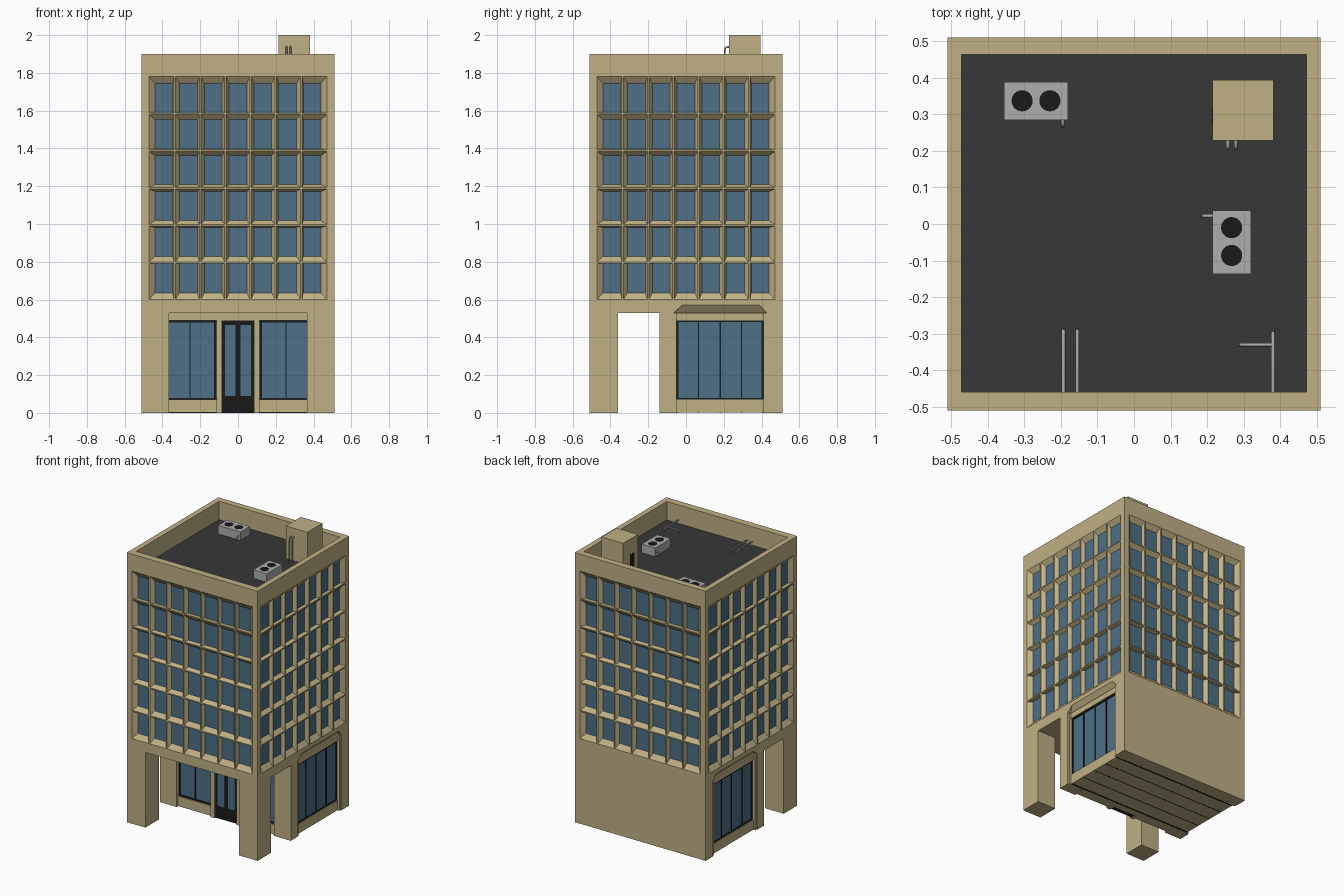
import bpy, bmesh, math
from mathutils import Vector, Matrix

if "Cube" in bpy.data.objects:
    bpy.data.objects.remove(bpy.data.objects["Cube"])

def mat(name, c):
    m = bpy.data.materials.new(name)
    m.diffuse_color = (*c, 1)
    m.use_nodes = True
    m.node_tree.nodes["Principled BSDF"].inputs["Base Color"].default_value = m.diffuse_color
    return m

TAN = mat("stone", (0.53, 0.44, 0.235))
GLASS = mat("glass", (0.075, 0.16, 0.24))
BLACK = mat("black_frame", (0.01, 0.01, 0.01))
ROOF = mat("roof_felt", (0.038, 0.038, 0.038))
METAL = mat("metal", (0.42, 0.42, 0.42))

def finish(name, bm, m):
    bmesh.ops.remove_doubles(bm, verts=bm.verts, dist=1e-5)
    bmesh.ops.recalc_face_normals(bm, faces=bm.faces)
    me = bpy.data.meshes.new(name)
    bm.to_mesh(me)
    bm.free()
    me.materials.append(m)
    ob = bpy.data.objects.new(name, me)
    bpy.context.collection.objects.link(ob)
    return ob

def add_box(bm, x0, x1, y0, y1, z0, z1):
    c = Vector(((x0 + x1) / 2, (y0 + y1) / 2, (z0 + z1) / 2))
    s = Matrix.Diagonal((abs(x1 - x0), abs(y1 - y0), z1 - z0, 1))
    bmesh.ops.create_cube(bm, size=1, matrix=Matrix.Translation(c) @ s)

def boxes(name, m, *dims):
    bm = bmesh.new()
    for d in dims:
        add_box(bm, *d)
    return finish(name, bm, m)

def poly(bm, pts):
    bm.faces.new([bm.verts.new(p) for p in pts])

def rings(bm, a, b):
    for i in range(len(a)):
        j = (i + 1) % len(a)
        poly(bm, [a[i], a[j], b[j], b[i]])

W, TOP, ROOF_Z, CEIL, D = 0.51, 1.9, 1.77, 0.53, 0.025

def side(k):
    # maps (along, depth, height) on the front wall to wall number k
    r = Matrix.Rotation(k * math.pi / 2, 3, 'Z')
    return lambda u, d, z: r @ Vector((u, d - W, z))

# Shell: four facades with sloped reveals, shop-window hoods and parapet
bm = bmesh.new()
for k in range(4):
    P = side(k)
    rect = lambda h, z0, z1, d: [P(-h, d, z0), P(h, d, z0), P(h, d, z1), P(-h, d, z1)]
    opening = rect(0.47, 0.60, 1.78, 0)
    rings(bm, rect(W, 0.57, TOP, 0), opening)
    rings(bm, opening, rect(0.44, 0.635, 1.745, D))
    if k % 2 == 0:
        poly(bm, rect(W, CEIL, 0.57, 0))
    else:
        s = 1 if k == 1 else -1
        a, b, c, e = -0.065 * s, -0.02 * s, 0.39 * s, 0.425 * s
        poly(bm, [P(-W * s, 0, CEIL), P(a, 0, CEIL), P(b, 0, 0.57), P(-W * s, 0, 0.57)])
        poly(bm, [P(e, 0, CEIL), P(W * s, 0, CEIL), P(W * s, 0, 0.57), P(c, 0, 0.57)])
        poly(bm, [P(a, 0.03, CEIL), P(e, 0.03, CEIL), P(c, 0, 0.57), P(b, 0, 0.57)])
        poly(bm, [P(a, 0, CEIL), P(b, 0, 0.57), P(a, 0.03, CEIL)])
        poly(bm, [P(e, 0, CEIL), P(c, 0, 0.57), P(e, 0.03, CEIL)])
def sq(x, y0, y1, z):
    return [Vector(p) for p in ((-x, y0, z), (x, y0, z), (x, y1, z), (-x, y1, z))]
inner = (0.472, -0.46, 0.464)
rings(bm, sq(W, -W, W, TOP), sq(*inner, TOP))
rings(bm, sq(*inner, TOP), sq(*inner, ROOF_Z))
poly(bm, [(-W, -W, CEIL), (W, -W, CEIL), (W, -0.13, CEIL), (-W, -0.13, CEIL)])
finish("building_shell", bm, TAN)
boxes("roof_deck", ROOF, (-0.472, 0.472, -0.46, 0.464, ROOF_Z - 0.01, ROOF_Z))
g = W - D
boxes("upper_glass", GLASS, (-g, g, -g, g, 0.62, 1.752))

# Tapered fins: narrow outer edge, wider base on the glass
bm = bmesh.new()
def fin(P, apex, base, lo, hi, inset, upright):
    def ring(end, e_in):
        q = [(apex - 0.004, 0.0, end), (apex + 0.004, 0.0, end),
             (base + 0.018, D, e_in), (base - 0.018, D, e_in)]
        return [P(u, d, z) if upright else P(z, d, u) for u, d, z in q]
    a, b = ring(lo, lo + inset), ring(hi, hi - inset)
    rings(bm, a, b)
    poly(bm, a)
    poly(bm, b)
for k in range(4):
    for i in range(6):
        n = i - 2.5
        fin(side(k), n * 0.134, n * 0.131, 0.60, 1.78, 0.035, True)
    for i in range(-2, 3):
        fin(side(k), 1.19 + i * 0.197, 1.19 + i * 0.19, -0.47, 0.47, 0.03, False)
finish("window_fins", bm, TAN)

# Ground floor masonry
boxes("back_wall", TAN, (-W, W, 0.425, W, 0, CEIL))
boxes("corner_pillars", TAN, *[(s * 0.365, s * W, -W, -0.36, 0, CEIL) for s in (-1, 1)])
boxes("front_piers", TAN, *[(s * 0.38, s * W, -0.14, -0.065, 0, CEIL) for s in (-1, 1)])
boxes("door_piers", TAN, *[(s * 0.085, s * 0.115, -0.14, -0.1, 0, CEIL) for s in (-1, 1)])
boxes("sill_slab", TAN, (-0.49, 0.49, -0.125, 0.43, 0.001, 0.07))
boxes("header_slab", TAN, (-0.492, 0.492, -0.135, 0.43, 0.49, CEIL))
boxes("bay_jambs", TAN, *[(s * 0.44, s * 0.505, y, y + 0.016, 0, CEIL)
                          for s in (-1, 1) for y in (-0.066, 0.411)])

# Shop glazing and dark frames
boxes("shop_glass", GLASS, (-0.48, 0.48, -0.11, 0.42, 0.06, 0.495))
fr = [(-0.485, 0.485, y - w, y + w, 0, 0.49) for y, w in
      ((-0.045, 0.006), (0.067, 0.003), (0.181, 0.003), (0.294, 0.003), (0.406, 0.006))]
fr += [(-0.485, 0.485, -0.05, 0.412, z, z + 0.012) for z in (0.066, 0.48)]
boxes("side_window_frames", BLACK, *fr)
fr = []
for s in (-1, 1):
    fr += [(s * x - w, s * x + w, -0.116, -0.1, 0.06, 0.49)
           for x, w in ((0.122, 0.006), (0.255, 0.003), (0.376, 0.005))]
    fr += [(s * 0.115, s * 0.38, -0.116, -0.1, z, z + 0.013) for z in (0.066, 0.478)]
boxes("front_window_frames", BLACK, *fr)
boxes("front_door", BLACK, (-0.085, 0.085, -0.128, -0.1, 0, 0.49))
boxes("door_glass", GLASS, *[(s * 0.012, s * 0.07, -0.131, -0.12, 0.09, 0.465) for s in (-1, 1)])

# Stair house on the roof
boxes("stair_house", TAN, (0.214, 0.382, 0.228, 0.394, ROOF_Z, 2.0))
boxes("stair_door", BLACK, (0.213, 0.22, 0.27, 0.32, ROOF_Z, 1.89))

# Air conditioning units with fan discs
boxes("air_units", METAL, (-0.355, -0.18, 0.285, 0.388, ROOF_Z, 1.83),
      (0.215, 0.32, -0.137, 0.037, ROOF_Z, 1.83))
bm = bmesh.new()
for x, y in ((-0.306, 0.337), (-0.23, 0.337), (0.267, -0.01), (0.267, -0.086)):
    bmesh.ops.create_cone(bm, cap_ends=True, segments=24, radius1=0.029, radius2=0.029,
                          depth=0.003, matrix=Matrix.Translation((x, y, 1.83)))
finish("air_unit_fans", bm, BLACK)

# Bent pipes
def pipe(name, pts, r=0.005):
    cu = bpy.data.curves.new(name, 'CURVE')
    cu.dimensions = '3D'
    cu.bevel_depth, cu.bevel_resolution, cu.use_fill_caps = r, 1, True
    pts = [Vector(p) for p in pts]
    path = [pts[0]]
    for a, b, c in zip(pts, pts[1:], pts[2:]):
        p, q = b + (a - b).normalized() * 0.015, b + (c - b).normalized() * 0.015
        path += [p * (1 - t) ** 2 + b * 2 * t * (1 - t) + q * t * t for t in (0, 0.33, 0.67, 1)]
    path.append(pts[-1])
    sp = cu.splines.new('POLY')
    sp.points.add(len(path) - 1)
    for v, p in zip(sp.points, path):
        v.co = (*p, 1)
    cu.materials.append(METAL)
    bpy.context.collection.objects.link(bpy.data.objects.new(name, cu))

for i, x in enumerate((0.257, 0.278)):
    pipe(f"stair_house_pipe_{i}", [(x, 0.23, 1.937), (x, 0.206, 1.937), (x, 0.206, ROOF_Z)])
for i, (x, y) in enumerate(((-0.193, -0.29), (-0.155, -0.29), (0.38, -0.297))):
    pipe(f"parapet_pipe_{i}", [(x, -0.465, 1.795), (x, y, 1.795), (x, y, ROOF_Z)])
pipe("branch_pipe", [(0.38, -0.33, 1.795), (0.29, -0.33, 1.795), (0.29, -0.33, ROOF_Z)])
pipe("air_unit_pipe_0", [(-0.195, 0.285, 1.8), (-0.195, 0.268, 1.8), (-0.195, 0.268, ROOF_Z)])
pipe("air_unit_pipe_1", [(0.215, 0.022, 1.8), (0.189, 0.022, 1.8), (0.189, 0.022, ROOF_Z)])
